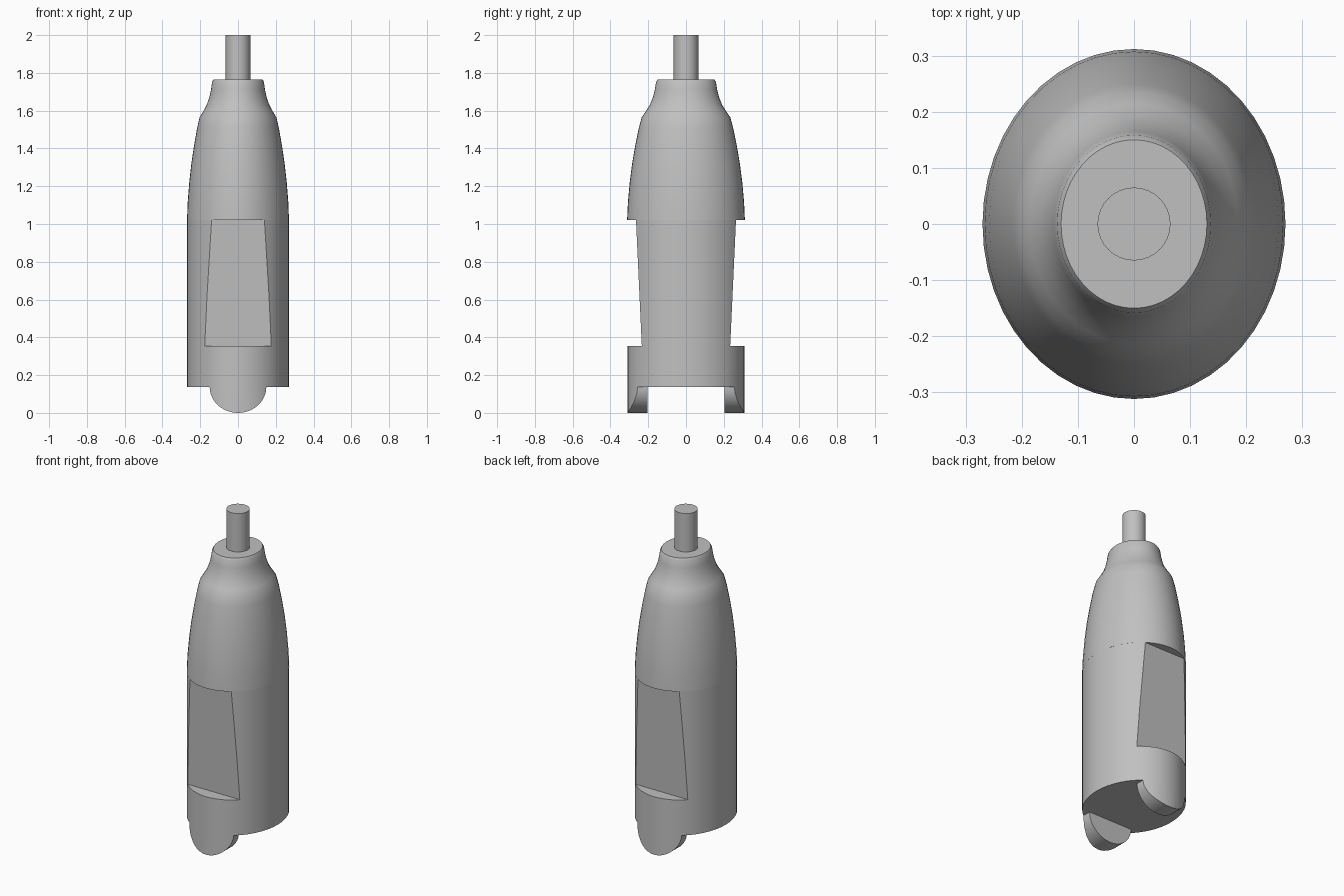
import bpy
import bmesh
from math import sin, cos, pi

if "Cube" in bpy.data.objects:
    bpy.data.objects.remove(bpy.data.objects["Cube"], do_unlink=True)

RX, RY = 0.27, 0.31
BASE, SEAM, LEDGE = 0.138, 1.02, 0.355

grey = bpy.data.materials.new("plain grey")
grey.use_nodes = True
grey.diffuse_color = (0.53, 0.53, 0.53, 1)
grey.node_tree.nodes["Principled BSDF"].inputs["Base Color"].default_value = (0.53, 0.53, 0.53, 1)


def finish(name, bm):
    bmesh.ops.recalc_face_normals(bm, faces=bm.faces)
    mesh = bpy.data.meshes.new(name)
    bm.to_mesh(mesh)
    bm.free()
    mesh.materials.append(grey)
    obj = bpy.data.objects.new(name, mesh)
    bpy.context.collection.objects.link(obj)
    return obj


def smooth(obj):
    bpy.ops.object.select_all(action='DESELECT')
    obj.select_set(True)
    bpy.context.view_layer.objects.active = obj
    bpy.ops.object.shade_smooth_by_angle(angle=0.5)


def lathe(name, profile, ratio, sides):
    """Closed oval solid from (x radius, height) pairs."""
    bm = bmesh.new()
    rings = [[bm.verts.new((r * cos(2 * pi * i / sides), r * ratio * sin(2 * pi * i / sides), z))
              for i in range(sides)] for r, z in profile]
    for low, high in zip(rings, rings[1:]):
        for i in range(sides):
            j = (i + 1) % sides
            bm.faces.new((low[i], low[j], high[j], high[i]))
    bm.faces.new(rings[0])
    bm.faces.new(rings[-1])
    return finish(name, bm)


def prism(name, outline):
    """Solid between two matching loops of points."""
    bm = bmesh.new()
    a, b = [[bm.verts.new(p) for p in loop] for loop in outline]
    bm.faces.new(a)
    bm.faces.new(b)
    for i in range(len(a)):
        j = (i + 1) % len(a)
        bm.faces.new((a[i], a[j], b[j], b[i]))
    return finish(name, bm)


def combine(obj, tool, operation):
    mod = obj.modifiers.new("shape", 'BOOLEAN')
    mod.operation = operation
    mod.solver = 'EXACT'
    mod.object = tool
    bpy.context.view_layer.objects.active = obj
    bpy.ops.object.modifier_apply(modifier=mod.name)
    bpy.data.objects.remove(tool, do_unlink=True)


# Oval lower body with a tapering flat on the front and back
lower = lathe("lower_body", [(RX, BASE), (RX, SEAM)], RY / RX, 48)
for s in (-1, 1):
    side = [(s * 0.234, LEDGE), (s * 0.5, LEDGE), (s * 0.5, 1.2), (s * 0.273, 1.2)]
    cutter = prism("flat_cutter", [[(x, y, z) for y, z in side] for x in (-0.5, 0.5)])
    combine(lower, cutter, 'DIFFERENCE')
smooth(lower)

# Tapered shoulder and neck
smooth(lathe("upper_body", [
    (RX, SEAM), (0.266, 1.12), (0.258, 1.22), (0.247, 1.32), (0.232, 1.42),
    (0.216, 1.51), (0.203, 1.565), (0.185, 1.595), (0.166, 1.63), (0.152, 1.67),
    (0.143, 1.71), (0.137, 1.753), (0.13, 1.765)], 1.155, 48))

# Round stem
smooth(lathe("stem", [(0.065, 1.75), (0.065, 2.0)], 1, 32))

# Rounded tabs below the body, flush with its oval wall
for name, s in (("front_tab", -1), ("back_tab", 1)):
    tab = lathe(name, [(RX, -0.05), (RX, BASE + 0.01)], RY / RX, 48)
    arc = [(0.15 * cos(pi * i / 24), BASE - BASE * sin(pi * i / 24)) for i in range(25)]
    disc = prism("tab_shape", [[(x, s * y, z) for x, z in arc] for y in (0.205, 0.5)])
    combine(tab, disc, 'INTERSECT')
    smooth(tab)
